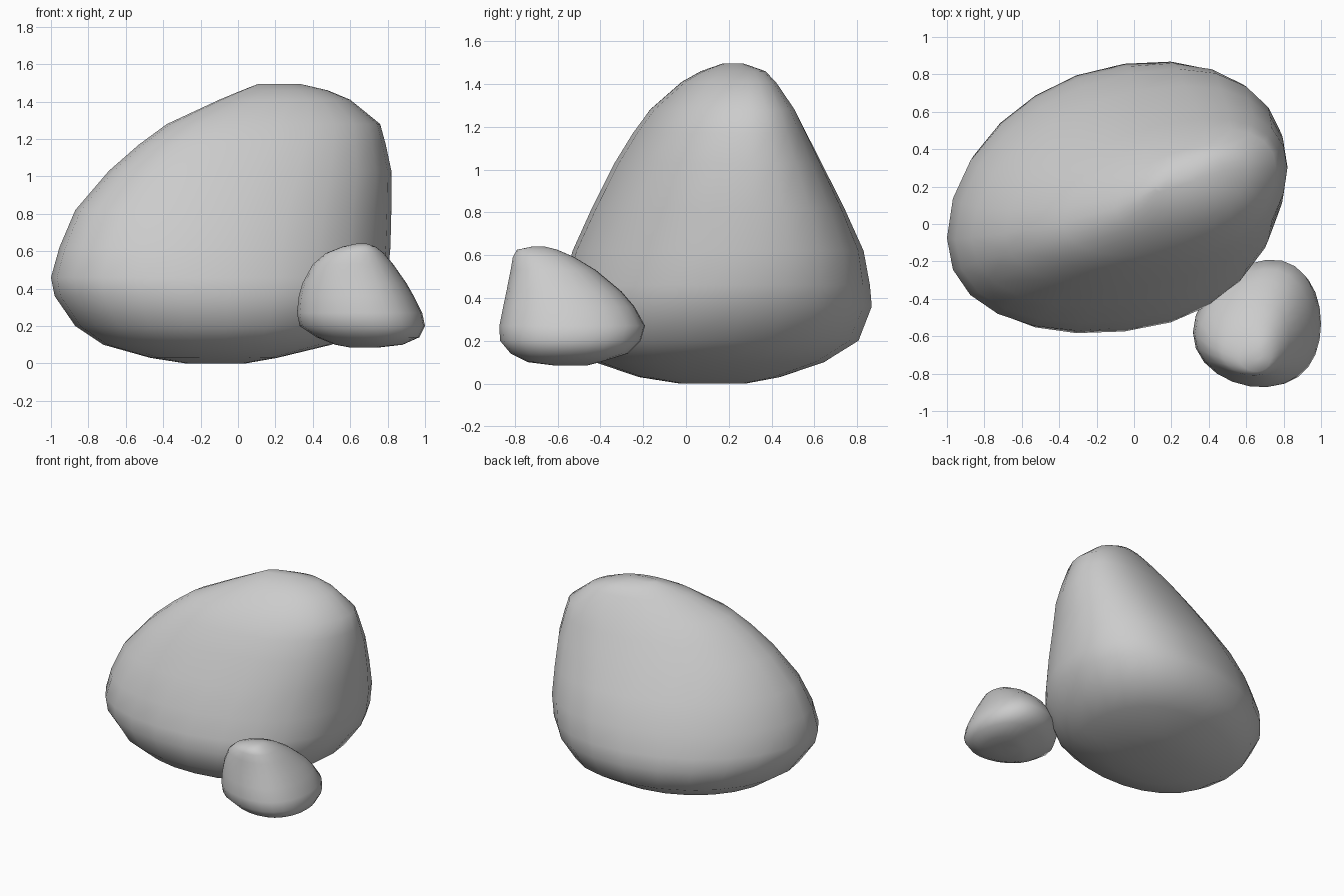
import bpy
import bmesh
import math

SIDES = 24

cube = bpy.data.objects.get("Cube")
if cube:
    bpy.data.objects.remove(cube, do_unlink=True)

# Plain grey stone
stone = bpy.data.materials.new("grey_stone")
stone.use_nodes = True
grey = (0.6, 0.6, 0.6, 1)
stone.diffuse_color = grey
stone.node_tree.nodes["Principled BSDF"].inputs["Base Color"].default_value = grey


def ring_points(level, skew, power, bulge):
    """Slanted, lopsided superellipse filling the x and y ranges at one height."""
    z, x0, x1, y0, y1 = level
    slant = math.asin(skew)
    for i in range(SIDES):
        a = math.tau * i / SIDES
        c, s = math.cos(a), math.sin(a + slant)
        u = math.copysign(abs(c) ** power, c) + bulge[0] * math.sin(a) ** 2
        v = math.copysign(abs(s) ** power, s) + bulge[1] * math.cos(a + slant) ** 2
        yield ((x0 + x1 + (x1 - x0) * u) / 2, (y0 + y1 + (y1 - y0) * v) / 2, z)


def make_rock(name, levels, low_skew, high_skew, power, bulge):
    """Loft the levels (z, x range, y range) into a closed smooth boulder."""
    bm = bmesh.new()
    rings = []
    for n, level in enumerate(levels):
        skew = low_skew + (high_skew - low_skew) * n / (len(levels) - 1)
        rings.append([bm.verts.new(p) for p in ring_points(level, skew, power, bulge)])
    for low, high in zip(rings, rings[1:]):
        for i in range(SIDES):
            j = (i + 1) % SIDES
            bm.faces.new((low[i], low[j], high[j], high[i]))
    bm.faces.new(rings[0][::-1])
    bm.faces.new(rings[-1])
    for face in bm.faces:
        face.smooth = True
    mesh = bpy.data.meshes.new(name)
    bm.to_mesh(mesh)
    bm.free()
    mesh.materials.append(stone)
    rock = bpy.data.objects.new(name, mesh)
    bpy.context.collection.objects.link(rock)


# Large boulder: broad base narrowing to a slanted ridge
make_rock("large_rock", [
    (0.00, -.28, .04, -.03, .28),
    (0.03, -.47, .21, -.22, .44),
    (0.10, -.72, .50, -.43, .65),
    (0.20, -.87, .66, -.53, .81),
    (0.36, -.98, .77, -.585, .87),
    (0.46, -1.0, .80, -.57, .86),
    (0.62, -.955, .815, -.53, .83),
    (0.82, -.87, .82, -.44, .74),
    (1.03, -.69, .82, -.335, .635),
    (1.17, -.53, .79, -.25, .565),
    (1.28, -.38, .76, -.17, .51),
    (1.41, -.10, .60, -.02, .42),
    (1.46, .02, .48, .07, .37),
    (1.495, .11, .33, .17, .27),
], .05, .5, .92, (.06, -.06))

# Small stone leaning beside it
make_rock("small_rock", [
    (.085, .60, .75, -.62, -.46),
    (.10, .52, .88, -.74, -.40),
    (.14, .42, .97, -.82, -.27),
    (.20, .33, 1.0, -.87, -.21),
    (.27, .315, .985, -.873, -.19),
    (.36, .325, .94, -.855, -.24),
    (.43, .345, .90, -.84, -.30),
    (.53, .40, .83, -.82, -.42),
    (.59, .47, .78, -.81, -.52),
    (.625, .56, .735, -.79, -.60),
    (.64, .63, .69, -.72, -.66),
], .08, .08, 1, (.18, -.06))
